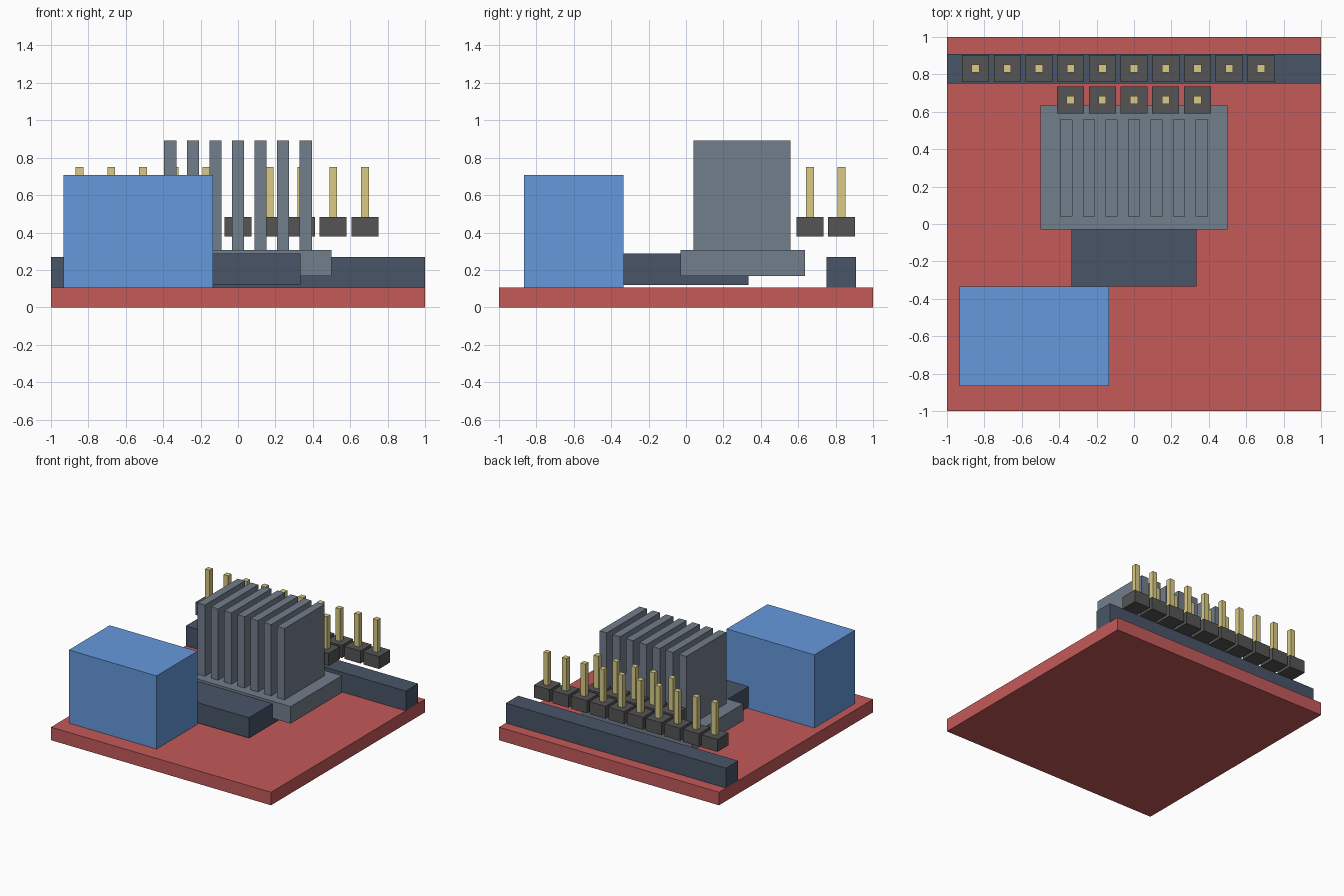
import bpy

if "Cube" in bpy.data.objects:
    bpy.data.objects.remove(bpy.data.objects["Cube"])


def material(name, r, g, b):
    m = bpy.data.materials.new(name)
    m.diffuse_color = (r, g, b, 1)
    m.use_nodes = True
    m.node_tree.nodes["Principled BSDF"].inputs["Base Color"].default_value = m.diffuse_color
    return m


RED = material("board_red", 0.55, 0.10, 0.10)
BLUE = material("relay_blue", 0.13, 0.32, 0.72)
SLATE = material("chip_slate", 0.065, 0.09, 0.135)
METAL = material("sink_metal", 0.17, 0.21, 0.26)
PLASTIC = material("header_plastic", 0.09, 0.09, 0.09)
GOLD = material("pin_gold", 0.70, 0.60, 0.24)


def box(name, x, y, z, mat):
    """Box from (min, max) extents on each axis."""
    bpy.ops.mesh.primitive_cube_add(size=1, location=[(a + b) / 2 for a, b in (x, y, z)])
    ob = bpy.context.object
    ob.name = name
    ob.scale = [b - a for a, b in (x, y, z)]
    bpy.ops.object.transform_apply(location=False, rotation=False, scale=True)
    ob.data.materials.append(mat)
    return ob


def around(c, width):
    return c - width / 2, c + width / 2


# Circuit board and the parts on it
box("circuit_board", (-1, 1), (-1, 1), (0, 0.107), RED)
box("relay_block", (-0.932, -0.135), (-0.865, -0.335), (0.107, 0.708), BLUE)
box("main_chip", (-0.334, 0.334), (-0.335, 0.333), (0.12, 0.287), SLATE)
box("edge_connector", (-1, 1), (0.75, 0.91), (0.107, 0.27), SLATE)

# Heat sink with seven fins
box("heat_sink_base", (-0.5, 0.5), (-0.03, 0.635), (0.167, 0.307), METAL)
for i in range(7):
    box(f"heat_sink_fin_{i + 1}", around((i - 3) * 0.1205, 0.066),
        (0.04, 0.56), (0.307, 0.893), METAL)


# Pin headers: a row of plastic blocks, each with a square pin
def header(name, count, y, pitch=0.1695):
    for i in range(count):
        x = (i - (count - 1) / 2) * pitch
        # both rows share one grid
        if count % 2 == 0:
            x = -0.847 + i * pitch
        box(f"{name}_block_{i + 1}", around(x, 0.144), around(y, 0.144), (0.38, 0.483), PLASTIC)
        box(f"{name}_pin_{i + 1}", around(x, 0.042), around(y, 0.042), (0.483, 0.75), GOLD)


header("long_header", 10, 0.832)
# Short row sits in front of the long one
header("short_header", 5, 0.663)
